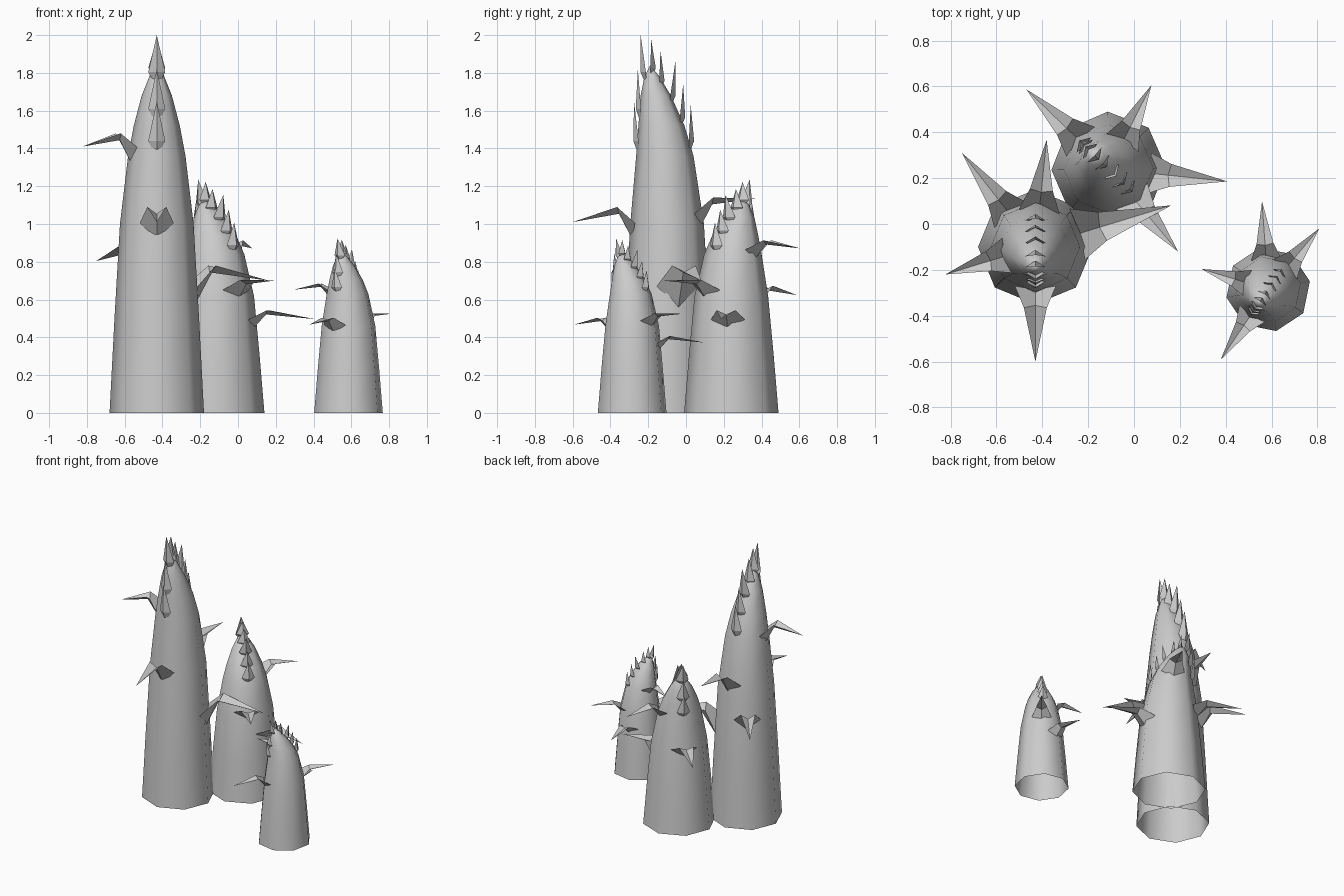
import bpy
from math import sin, cos, pi, radians

cube = bpy.data.objects.get("Cube")
if cube:
    bpy.data.objects.remove(cube, do_unlink=True)

grey = bpy.data.materials.new("pale_grey")
grey.use_nodes = True
grey.diffuse_color = (0.6, 0.6, 0.6, 1)
grey.node_tree.nodes["Principled BSDF"].inputs["Base Color"].default_value = (0.6, 0.6, 0.6, 1)

SIDES = 8
# Stalk rings: height, radius, lean offset (unit-height shoot leaning to +x)
RINGS = [(0, .25, 0), (.25, .224, 0), (.5, .195, 0), (.68, .152, .012),
         (.76, .122, .03), (.84, .08, .06), (.89, .04, .08)]
TIP = (.09, 0, .92)

# Crown scales: root x, root z, tip x, tip z, outward side
SCALES = [(.155, .675, .175, .825, 1), (.145, .76, .155, .91, 1),
          (.115, .86, .14, 1.0, 1), (.075, .88, .085, .99, -1),
          (.03, .845, .035, .96, -1), (-.02, .80, -.045, .935, -1),
          (-.075, .745, -.085, .87, -1), (-.125, .68, -.125, .815, -1)]

# Thorns: angle from lean, surface radius, root z, bend z, tip z, tip radius, size
THORNS = [(0, .195, .46, .545, .505, .5, 1),
          (-142, .20, .36, .44, .402, .52, 1),
          (-73, .15, .66, .74, .705, .41, .9),
          (174, .18, .485, .57, .567, .47, 1)]
BIG_THORN = (107, .215, .28, .39, .35, .62, 1.3)


def make_mesh(name, verts, faces, smooth=False):
    mesh = bpy.data.meshes.new(name)
    mesh.from_pydata(verts, [], faces)
    mesh.materials.append(grey)
    for p in mesh.polygons:
        p.use_smooth = smooth
    mesh.update()
    return mesh


def stalk():
    verts = [(off + r * cos(2 * pi * i / SIDES), r * sin(2 * pi * i / SIDES), z)
             for z, r, off in RINGS for i in range(SIDES)] + [TIP]
    faces = []
    for k in range(len(RINGS)):
        for i in range(SIDES):
            a, b = k * SIDES + i, k * SIDES + (i + 1) % SIDES
            if k < len(RINGS) - 1:
                faces.append((a, b, b + SIDES, a + SIDES))
            else:
                faces.append((a, b, len(verts) - 1))
    return make_mesh("stalk", verts, faces, True)


def crown():
    # Folded kite-shaped scales along the lean plane
    verts, faces = [], []
    for x0, z0, x1, z1, side in SCALES:
        n = len(verts)
        zm = z0 + .3 * (z1 - z0)
        xm = x0 + .3 * (x1 - x0)
        verts += [(x0 - .01 * side, 0, z0), (xm - .01 * side, .045, zm),
                  (xm + .018 * side, 0, zm), (xm - .01 * side, -.045, zm), (x1, 0, z1)]
        faces += [(n, n + 2, n + 1), (n, n + 3, n + 2),
                  (n + 1, n + 2, n + 4), (n + 2, n + 3, n + 4)]
    return make_mesh("crown_scales", verts, faces)


def thorns(name, specs):
    # Each thorn rises from the stalk, bends over and tapers to a point
    verts, faces = [], []
    for angle, r, z0, zb, z1, reach, size in specs:
        n, a = len(verts), radians(angle)
        zw = z0 + .5 * (zb - z0)
        local = [(r - .01, 0, z0), (r - .025, .09 * size, zw), (r - .025, -.09 * size, zw),
                 (r + .07 * size, .05 * size, zb), (r + .07 * size, -.05 * size, zb),
                 (r + .06 * size, 0, zb - .018), (reach, 0, z1)]
        verts += [(u * cos(a) - v * sin(a), u * sin(a) + v * cos(a), z) for u, v, z in local]
        faces += [tuple(n + i for i in f) for f in
                  ((0, 1, 3, 5), (0, 5, 4, 2), (3, 6, 5), (5, 6, 4))]
    return make_mesh(name, verts, faces)


parts = [("stalk", stalk()), ("crown_scales", crown()), ("thorns", thorns("thorns", THORNS))]


def place(name, mesh, loc, turn, width, height):
    ob = bpy.data.objects.new(name, mesh)
    bpy.context.collection.objects.link(ob)
    ob.location = loc
    ob.rotation_euler = (0, 0, radians(turn))
    ob.scale = (width, width, height)


# Three shoots: name, position, lean direction, width, height
SHOOTS = [("tall", (-.43, -.10, 0), -90, 1, 2),
          ("middle", (-.11, .24, 0), 136, 1, 1.235),
          ("short", (.585, -.285, 0), 236, .74, .925)]
for label, loc, turn, width, height in SHOOTS:
    for part, mesh in parts:
        place(label + "_" + part, mesh, loc, turn, width, height)

# Extra large thorn on the tall shoot
label, *pose = SHOOTS[0]
place("tall_large_thorn", thorns("large_thorn", [BIG_THORN]), *pose)
